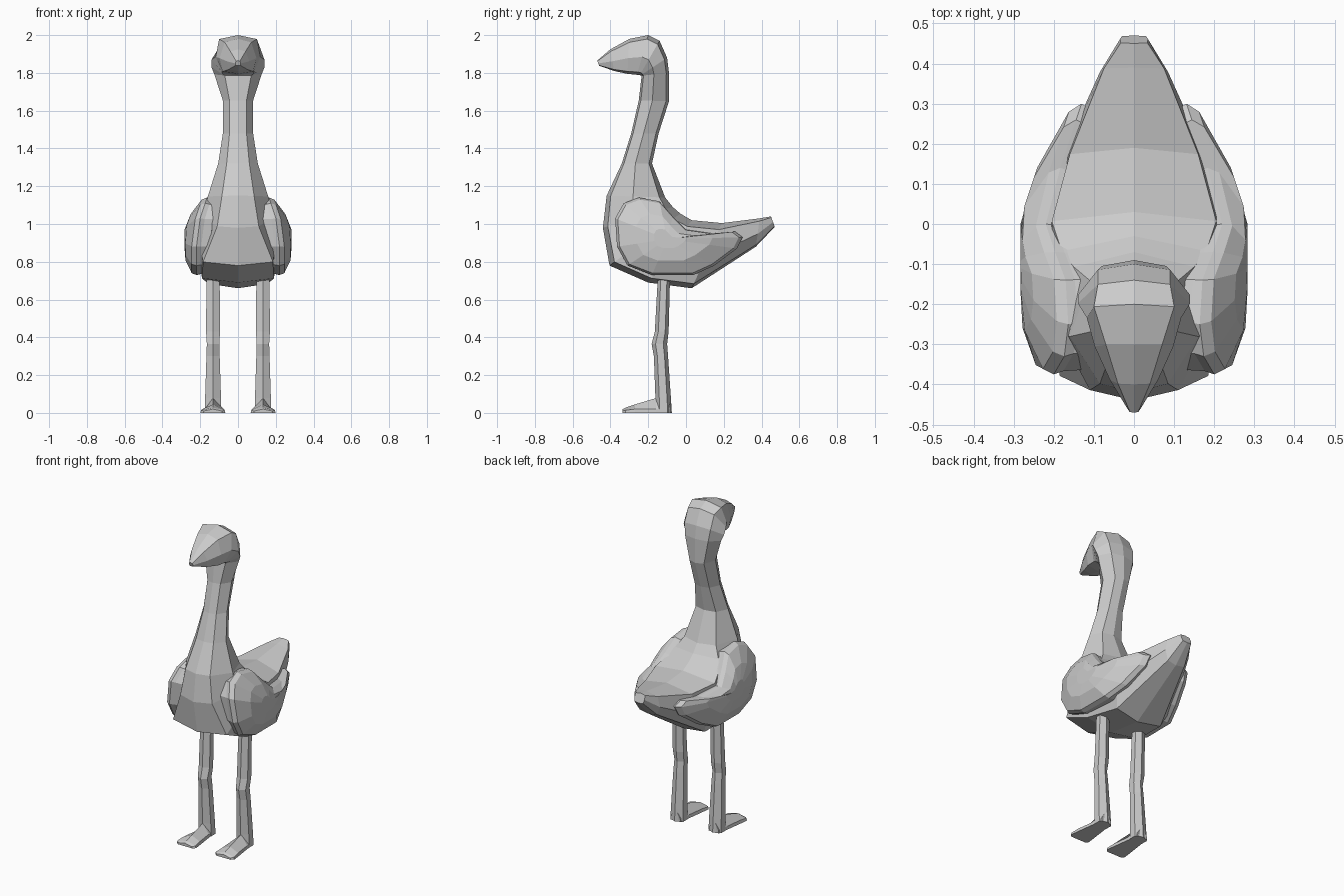
import bpy, bmesh, math

cube = bpy.data.objects.get("Cube")
if cube:
    bpy.data.objects.remove(cube)

grey = bpy.data.materials.new("plain grey")
grey.use_nodes = True
grey.diffuse_color = (0.6, 0.6, 0.6, 1)
grey.node_tree.nodes["Principled BSDF"].inputs["Base Color"].default_value = grey.diffuse_color


def loft(name, rings, side=1):
    """Skin closed rings of equal length, cap both ends, flat shaded."""
    bm = bmesh.new()
    loops = [[bm.verts.new((side * x, y, z)) for x, y, z in ring] for ring in rings]
    n = len(loops[0])
    for a, b in zip(loops, loops[1:]):
        for i in range(n):
            j = (i + 1) % n
            bm.faces.new((a[i], a[j], b[j], b[i]))
    bm.faces.new(loops[0])
    bm.faces.new(loops[-1])
    bmesh.ops.recalc_face_normals(bm, faces=bm.faces)
    mesh = bpy.data.meshes.new(name)
    bm.to_mesh(mesh)
    bm.free()
    mesh.materials.append(grey)
    obj = bpy.data.objects.new(name, mesh)
    bpy.context.collection.objects.link(obj)
    return obj


def body_ring(yf, zf, yb, zb, *widths):
    """Eight sided section from a belly point to a back point."""
    def at(t, w):
        return (w, yf + (yb - yf) * t, zf + (zb - zf) * t)
    half = [at(t, w) for t, w in zip((.07, .45, .9), widths)]
    other = [(-x, y, z) for x, y, z in reversed(half)]
    return [at(0, 0)] + half + [at(1, 0)] + other


# Body, neck and head: one skin fanning from tail to beak
sections = [
    (.47, .985, .45, 1.04, .03, .035, .033),
    (.37, .88, .39, 1.03, .06, .085, .075),
    (.03, .66, .19, 1.005, .16, .21, .16),
    (-.2, .69, .03, 1.02, .19, .21, .205),
    (-.405, .78, -.03, 1.055, .185, .2, .18),
    (-.44, .98, -.07, 1.09, .11, .185, .15),
    (-.42, 1.15, -.11, 1.14, .085, .16, .11),
    (-.34, 1.32, -.18, 1.32, .06, .105, .07),
    (-.29, 1.48, -.145, 1.48, .045, .08, .05),
    (-.25, 1.655, -.09, 1.65, .045, .08, .05),
    (-.235, 1.785, -.09, 1.8, .07, .125, .08),
    (-.24, 1.787, -.1, 1.88, .08, .14, .09),
    (-.245, 1.788, -.14, 1.97, .085, .14, .09),
    (-.26, 1.79, -.2, 2, .085, .118, .1),
    (-.31, 1.795, -.3, 1.98, .08, .098, .07),
    (-.38, 1.81, -.4, 1.925, .05, .06, .04),
    (-.46, 1.838, -.47, 1.865, .012, .014, .01),
]
loft("body_neck_and_head", [body_ring(*s) for s in sections])

# Wing outline in side view
outline = [(-.33, 1.11), (-.25, 1.14), (-.14, 1.12), (-.07, 1.04), (0, .97),
           (.14, .95), (.26, .96), (.3, .93), (.27, .87), (.15, .78),
           (.04, .73), (-.18, .73), (-.31, .78), (-.365, .88), (-.375, 1.03)]


def wing_ring(scale, lift):
    """Scaled wing outline, laid over the curve of the flank."""
    ring = []
    for y, z in outline:
        y = -.1 + (y + .1) * scale
        z = .92 + (z - .92) * scale
        x = .2 - .33 * max(0, z - .97) - .33 * max(0, y - .03)
        ring.append((x + lift, y, z))
    return ring


def leg_ring(z, front, back, half):
    """Six sided section with a ridge in front and behind."""
    c, d = .132, (back - front) * .25
    return [(c, front, z), (c + half, front + d, z), (c + half, back - d, z),
            (c, back, z), (c - half, back - d, z), (c - half, front + d, z)]


def foot_ring(y, half, height):
    """Low pitched section of the foot."""
    c, low = .133, min(.02, height * .5)
    return [(c - half, y, 0), (c + half, y, 0), (c + half * .95, y, low),
            (c, y, height), (c - half * .95, y, low)]


for label, side in (("left", 1), ("right", -1)):
    loft(label + "_wing", [wing_ring(.96, -.05), wing_ring(.97, -.005),
                           wing_ring(1, .02), wing_ring(.95, .045),
                           wing_ring(.6, .078), wing_ring(.25, .083)], side)
    loft(label + "_leg", [leg_ring(.78, -.15, -.08, .034),
                          leg_ring(.7, -.15, -.085, .035),
                          leg_ring(.43, -.165, -.092, .037),
                          leg_ring(.365, -.182, -.1, .033),
                          leg_ring(.3, -.17, -.095, .035),
                          leg_ring(.08, -.162, -.08, .042),
                          leg_ring(0, -.162, -.075, .044)], side)
    loft(label + "_foot", [foot_ring(-.085, .035, .08),
                           foot_ring(-.16, .045, .078),
                           foot_ring(-.27, .06, .045),
                           foot_ring(-.32, .066, .028),
                           foot_ring(-.335, .05, .02)], side)
